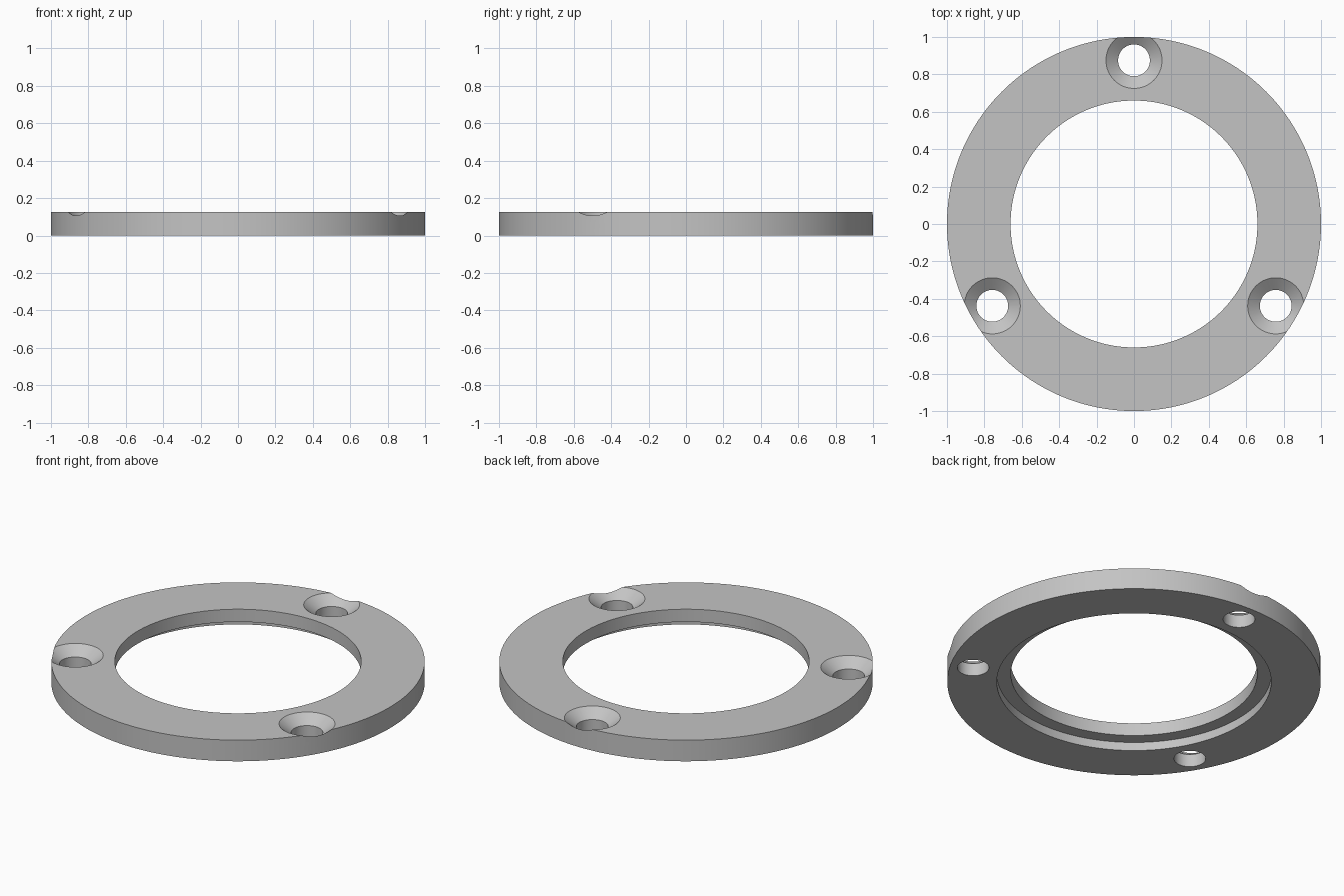
import bpy
import bmesh
from math import cos, sin, pi, radians

default_cube = bpy.data.objects.get("Cube")
if default_cube:
    bpy.data.objects.remove(default_cube, do_unlink=True)

HEIGHT = 0.125
OUTER, BORE = 1.0, 0.66
RECESS, RECESS_DEPTH = 0.735, 0.05
HOLE, SINK, SINK_DEPTH = 0.085, 0.15, 0.05
HOLE_CIRCLE = 0.875

grey = bpy.data.materials.new("plain grey")
grey.use_nodes = True
colour = (0.55, 0.55, 0.55, 1)
grey.diffuse_color = colour
grey.node_tree.nodes["Principled BSDF"].inputs["Base Color"].default_value = colour


def lathe(name, profile, steps, location=(0, 0, 0)):
    """Revolve a closed (radius, z) profile around z."""
    bm = bmesh.new()
    rings = []
    for i in range(steps):
        a = 2 * pi * i / steps
        rings.append([bm.verts.new((r * cos(a), r * sin(a), z)) for r, z in profile])
    n = len(profile)
    for i in range(steps):
        here, after = rings[i], rings[(i + 1) % steps]
        for j in range(n):
            k = (j + 1) % n
            bm.faces.new((here[j], after[j], after[k], here[k]))
    bmesh.ops.remove_doubles(bm, verts=bm.verts, dist=1e-6)
    bmesh.ops.recalc_face_normals(bm, faces=bm.faces)
    mesh = bpy.data.meshes.new(name)
    bm.to_mesh(mesh)
    bm.free()
    mesh.materials.append(grey)
    obj = bpy.data.objects.new(name, mesh)
    obj.location = location
    bpy.context.collection.objects.link(obj)
    return obj


# Flat ring with a stepped recess under the bore
ring = lathe("flange_ring", [
    (RECESS, 0), (OUTER, 0), (OUTER, HEIGHT), (BORE, HEIGHT),
    (BORE, RECESS_DEPTH), (RECESS, RECESS_DEPTH)], 192)

# Three countersunk screw holes, the cones breaking through the outer rim
slope = (SINK - HOLE) / SINK_DEPTH
over = 0.08
cutters = []
for i in range(3):
    a = pi / 2 + i * 2 * pi / 3
    cutter = lathe("screw_hole_cutter", [
        (0, -over), (HOLE, -over), (HOLE, HEIGHT - SINK_DEPTH),
        (SINK + slope * over, HEIGHT + over), (0, HEIGHT + over)], 64,
        (HOLE_CIRCLE * cos(a), HOLE_CIRCLE * sin(a), 0))
    # Close the revolved ends cleanly
    bm = bmesh.new()
    bm.from_mesh(cutter.data)
    bmesh.ops.dissolve_degenerate(bm, edges=bm.edges, dist=1e-6)
    bmesh.ops.recalc_face_normals(bm, faces=bm.faces)
    bm.to_mesh(cutter.data)
    bm.free()
    cutter.hide_render = True
    cutters.append(cutter)

bpy.ops.object.select_all(action='DESELECT')
ring.select_set(True)
bpy.context.view_layer.objects.active = ring
for cutter in cutters:
    mod = ring.modifiers.new("screw_hole", 'BOOLEAN')
    mod.operation = 'DIFFERENCE'
    mod.solver = 'EXACT'
    mod.object = cutter
    bpy.ops.object.modifier_apply(modifier=mod.name)
    bpy.data.objects.remove(cutter, do_unlink=True)

bpy.ops.object.shade_smooth_by_angle(angle=radians(30))
